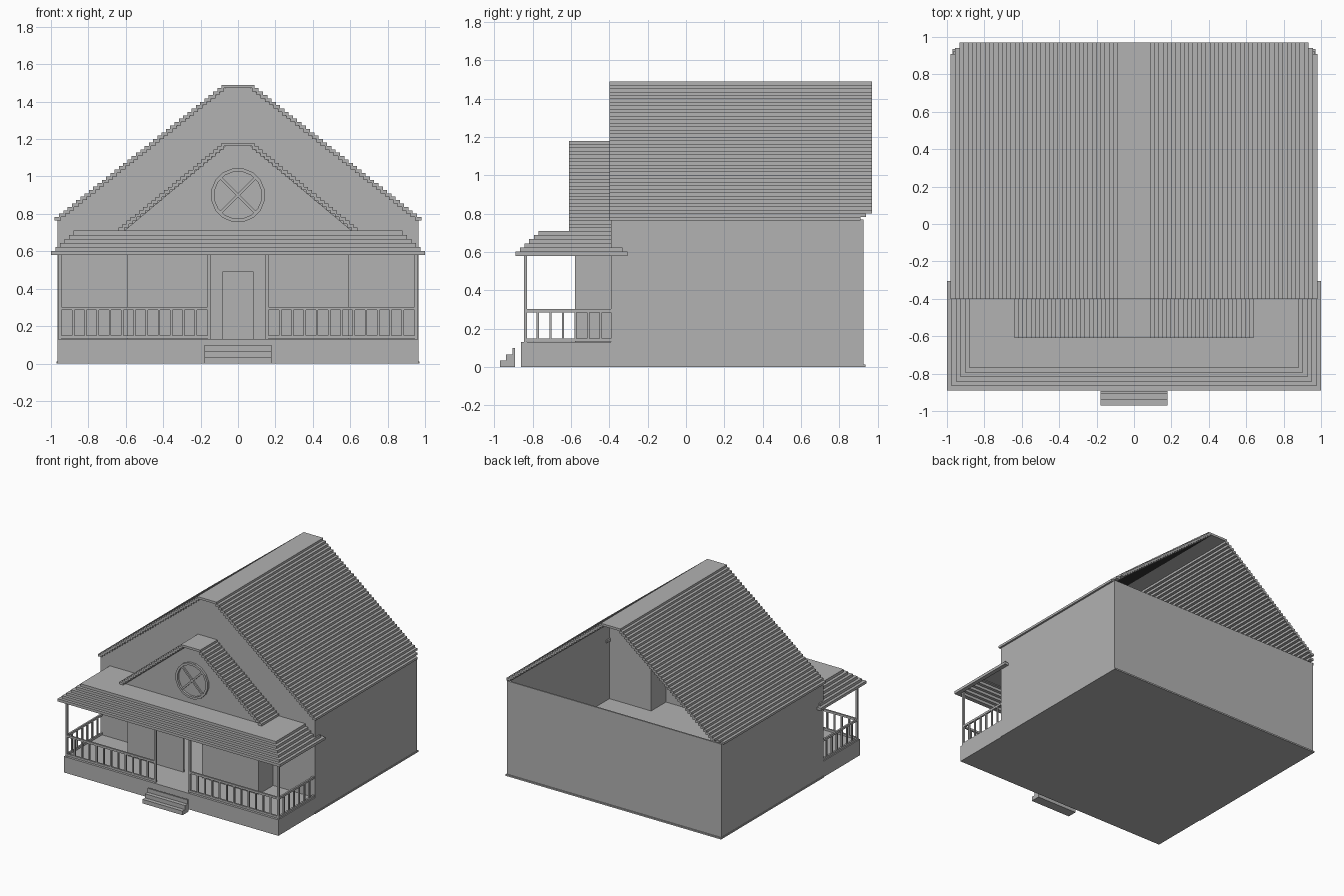
import bpy, bmesh
from math import pi, cos, sin
from mathutils import Matrix, Vector

if "Cube" in bpy.data.objects:
    bpy.data.objects.remove(bpy.data.objects["Cube"])

grey = bpy.data.materials.new("light_grey")
grey.use_nodes = True
GREY = (0.445, 0.445, 0.445, 1)
grey.diffuse_color = GREY
grey.node_tree.nodes["Principled BSDF"].inputs["Base Color"].default_value = GREY


class Part:
    """A named mesh collected from boxes and extruded profiles."""

    def __init__(self, name):
        self.name, self.bm = name, bmesh.new()

    def box(self, x0, x1, y0, y1, z0, z1, turn=None):
        mid = Vector((x0 + x1, y0 + y1, z0 + z1)) / 2
        size = Matrix.Diagonal((x1 - x0, y1 - y0, z1 - z0, 1))
        m = Matrix.Translation(mid) @ size
        bmesh.ops.create_cube(self.bm, size=1, matrix=turn @ m if turn else m)

    def pair(self, x0, x1, *rest):
        self.box(x0, x1, *rest)
        self.box(-x1, -x0, *rest)

    def prism(self, points, y0, y1):
        face = self.bm.faces.new([self.bm.verts.new((x, y0, z)) for x, z in points])
        ext = bmesh.ops.extrude_face_region(self.bm, geom=[face])
        verts = [g for g in ext["geom"] if isinstance(g, bmesh.types.BMVert)]
        bmesh.ops.translate(self.bm, verts=verts, vec=(0, y1 - y0, 0))

    def done(self):
        bmesh.ops.recalc_face_normals(self.bm, faces=self.bm.faces)
        mesh = bpy.data.meshes.new(self.name)
        self.bm.to_mesh(mesh)
        self.bm.free()
        mesh.materials.append(grey)
        bpy.context.collection.objects.link(bpy.data.objects.new(self.name, mesh))


W = 0.965       # half width of the house
FRONT = -0.39   # main front wall
BACK = 0.925
ROOM = -0.58    # front of the projecting room
FLOOR = 0.13
EAVE = 0.58     # underside of the porch roof
T = 0.012       # wall thickness

# Foundation and floor
p = Part("foundation")
p.box(-W, W, -0.86, BACK, 0, FLOOR)
p.box(-W - 0.005, W + 0.005, FRONT, BACK + 0.01, 0, 0.012)
p.done()

# Hollow house walls, open to the roof
p = Part("house_walls")
p.pair(W - T, W, FRONT, BACK, FLOOR, 0.77)
p.box(-W, W, BACK - T, BACK, FLOOR, 0.77)
p.pair(0.59, W, FRONT, FRONT + T, FLOOR, 0.7)
p.prism([(-W, 0.7), (W, 0.7), (W, 0.77), (0.06, 1.48), (-0.06, 1.48), (-W, 0.77)],
        FRONT, FRONT + T)
p.done()

# Projecting front room with an open doorway
p = Part("front_room")
p.pair(0.59 - T, 0.59, ROOM, FRONT + T, FLOOR, 0.7)
p.pair(0.083, 0.59, ROOM, ROOM + T, FLOOR, 0.7)
p.box(-0.083, 0.083, ROOM, ROOM + T, 0.49, 0.7)
p.done()


def stepped_roof(name, half, z0, z1, y0, y1, steps, trims=()):
    p = Part(name)
    ridge = 0.065
    run, rise = (half - ridge) / steps, (z1 - z0) / steps
    for i in range(steps):
        out, z = half - run * i, z0 + rise * i
        end = trims[i] if i < len(trims) else y1
        p.pair(out - run - 0.012, out, y0, end, z, z + rise)
    p.box(-ridge, ridge, y0, y1, z1 - rise, z1)
    p.done()


stepped_roof("main_roof", 0.98, 0.765, 1.49, -0.40, 0.97, 40, (0.91, 0.94))
stepped_roof("porch_gable_roof", 0.64, 0.71, 1.18, -0.61, FRONT, 26)

# Small gable front
p = Part("porch_gable_wall")
p.prism([(-0.62, 0.7), (0.62, 0.7), (0.06, 1.17), (-0.06, 1.17)], ROOM, ROOM + T)
p.done()

# Round window frame with crossed bars
p = Part("round_window")
centre = Matrix.Translation((0, 0, 0.9))
R, N = 0.14, 16
seg = R * sin(pi / N) + 0.002
for i in range(N):
    turn = centre @ Matrix.Rotation(2 * pi * i / N, 4, "Y")
    p.box(-seg, seg, ROOM - 0.018, ROOM, R - 0.015, R + 0.003, turn)
for a in (pi / 4, -pi / 4):
    turn = centre @ Matrix.Rotation(a, 4, "Y")
    p.box(-R + 0.01, R - 0.01, ROOM - 0.012, ROOM, -0.007, 0.007, turn)
p.done()

# Stepped hipped porch roof, hollow underneath
p = Part("porch_roof")
LAYERS = 6
rise = (0.71 - EAVE) / LAYERS
for i in range(LAYERS):
    inset = 0.024 * i
    x, y, z = 1 - inset, -0.89 + inset, EAVE + rise * i
    back = (-0.305, -0.33)[i] if i < 2 else FRONT
    if i == LAYERS - 1:
        p.box(-x, x, y, back, z + 0.006, z + rise)
    w = 0.034
    p.box(-x, x, y, y + w, z, z + rise)
    p.pair(x - w, x, y + w, back, z, z + rise)
p.done()

# Porch posts
p = Part("porch_posts")
for x in (0.154, 0.953):
    p.pair(x - 0.008, x + 0.008, -0.846, -0.83, FLOOR, EAVE + 0.02)
p.done()

# Porch railings
p = Part("porch_railings")
for z0, z1 in ((0.133, 0.15), (0.285, 0.302)):
    p.pair(0.16, 0.947, -0.846, -0.832, z0, z1)
    p.pair(0.946, 0.96, -0.832, FRONT, z0, z1)
PITCH = 0.0655
for i in range(1, 12):
    x = 0.16 + PITCH * i
    p.pair(x - 0.006, x + 0.006, -0.845, -0.833, 0.14, 0.29)
for i in range(1, 7):
    y = -0.838 + PITCH * i
    p.pair(0.947, 0.959, y - 0.006, y + 0.006, 0.14, 0.29)
p.done()

# Entrance steps
p = Part("entrance_steps")
for i in range(3):
    p.box(-0.18, 0.18, -0.97 + 0.032 * i, -0.893, 0.033 * i, 0.033 * (i + 1))
p.done()
